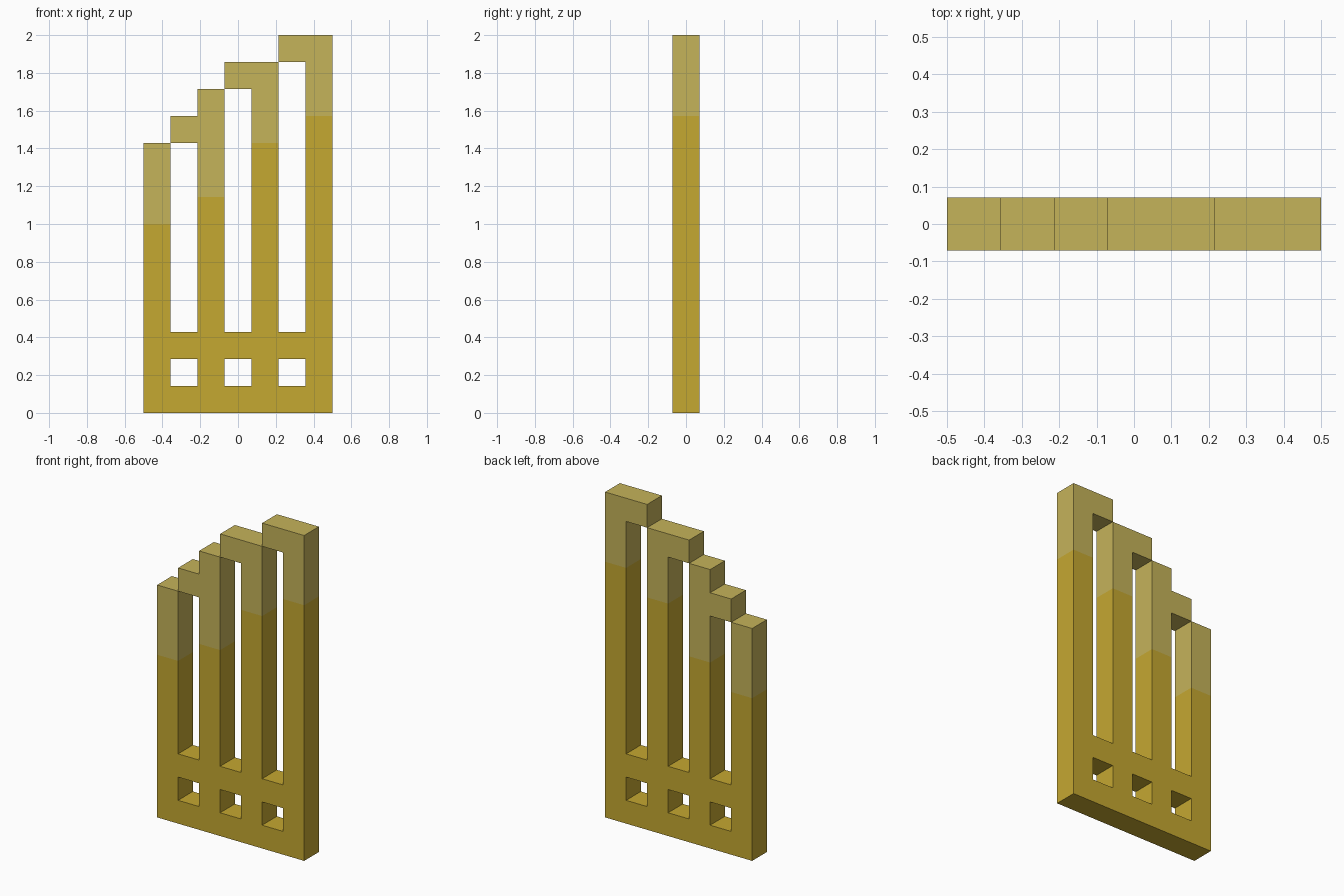
import bpy, bmesh

cube = bpy.data.objects.get("Cube")
if cube:
    bpy.data.objects.remove(cube)

U = 1 / 7  # bar width; the gate is 7 bars wide, 14 high and 1 deep


def material(name, rgb):
    """Flat material from 8-bit sRGB values."""
    lin = [c / 255 / 12.92 if c < 11 else ((c / 255 + 0.055) / 1.055) ** 2.4 for c in rgb]
    m = bpy.data.materials.new(name)
    m.use_nodes = True
    m.diffuse_color = (*lin, 1)
    bsdf = m.node_tree.nodes["Principled BSDF"]
    bsdf.inputs["Base Color"].default_value = (*lin, 1)
    bsdf.inputs["Roughness"].default_value = 0.7
    return m


# Posts: column -> (top of the gold part, top of the post)
POSTS = {0: (7, 10), 2: (8, 12), 4: (10, 13), 6: (11, 14)}
# Stepped bridges between the posts: column -> bottom of the bridge
BRIDGES = {1: 10, 3: 12, 5: 13}
# Bottom of each horizontal rail
RAILS = (0, 2)
# Heights at which any part starts, ends or changes colour
LEVELS = [0, 1, 2, 3, 7, 8, 10, 11, 12, 13, 14]


def cell_colour(col, z):
    """0 for gold, 1 for pale gold, None for an opening."""
    if col in POSTS:
        gold_top, top = POSTS[col]
        return None if z >= top else int(z >= gold_top)
    if z in RAILS:
        return 0
    return 1 if z == BRIDGES[col] else None


# Flat front outline of the gate, one quad per part section
bm = bmesh.new()
for col in range(7):
    for z0, z1 in zip(LEVELS, LEVELS[1:]):
        colour = cell_colour(col, z0)
        if colour is None:
            continue
        x0, x1 = col - 3.5, col - 2.5
        corners = [(x0, z0), (x1, z0), (x1, z1), (x0, z1)]
        face = bm.faces.new([bm.verts.new((x * U, 0, z * U)) for x, z in corners])
        face.material_index = colour
bmesh.ops.remove_doubles(bm, verts=bm.verts, dist=1e-4)

mesh = bpy.data.meshes.new("stepped_gate")
bm.to_mesh(mesh)
bm.free()
mesh.materials.append(material("gold", (197, 168, 49)))
mesh.materials.append(material("pale gold", (197, 179, 90)))

gate = bpy.data.objects.new("stepped_gate", mesh)
bpy.context.collection.objects.link(gate)

# Give the outline its depth, centred on y = 0
solid = gate.modifiers.new("depth", "SOLIDIFY")
solid.thickness = U
solid.offset = 0
